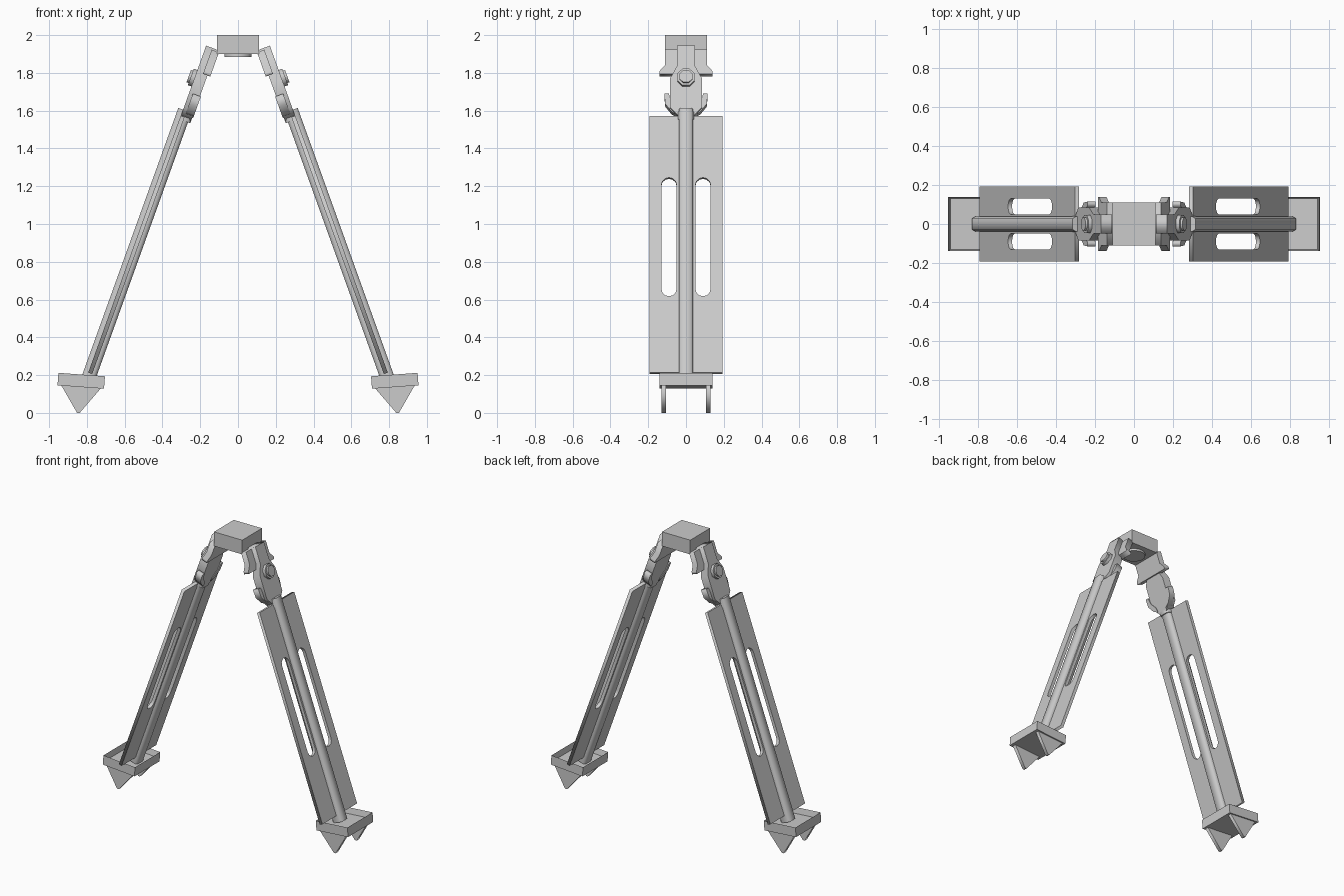
import bpy, bmesh, math
from mathutils import Matrix, Vector

if "Cube" in bpy.data.objects:
    bpy.data.objects.remove(bpy.data.objects["Cube"])

# Leg frames: leg axis starts at the foot and leans inward
A = math.radians(19.8)
FOOT = Vector((0.786, 0, 0.2))
Y = Vector((0, 1, 0))
UP = Vector((-math.sin(A), 0, math.cos(A)))
OUT = Vector((math.cos(A), 0, math.sin(A)))


def frame(x, y, z, origin):
    m = Matrix((x, y, z)).transposed().to_4x4()
    m.translation = origin
    return m


PLATE = frame(Y, UP, OUT, FOOT)            # outlines in (y, along leg)
ROD = frame(Y, OUT, UP, FOOT)              # sections across the leg
FRONT = frame(Vector((1, 0, 0)), Vector((0, 0, 1)), Y, Vector())


def finish(name, bm):
    bmesh.ops.remove_doubles(bm, verts=bm.verts, dist=1e-5)
    bmesh.ops.recalc_face_normals(bm, faces=bm.faces)
    me = bpy.data.meshes.new(name)
    bm.to_mesh(me)
    bm.free()
    ob = bpy.data.objects.new(name, me)
    bpy.context.collection.objects.link(ob)


def prism(name, loops, lo, hi, m):
    """Filled outline (further loops are holes) extruded from lo to hi."""
    cu = bpy.data.curves.new(name, 'CURVE')
    cu.dimensions = '2D'
    cu.fill_mode = 'BOTH'
    cu.extrude = (hi - lo) / 2
    for loop in loops:
        sp = cu.splines.new('POLY')
        sp.points.add(len(loop) - 1)
        for p, (x, y) in zip(sp.points, loop):
            p.co = (x, y, 0, 1)
        sp.use_cyclic_u = True
    tmp = bpy.data.objects.new(name + "_tmp", cu)
    bpy.context.collection.objects.link(tmp)
    me = bpy.data.meshes.new_from_object(tmp.evaluated_get(bpy.context.evaluated_depsgraph_get()))
    bm = bmesh.new()
    bm.from_mesh(me)
    bpy.data.objects.remove(tmp)
    bpy.data.curves.remove(cu)
    bpy.data.meshes.remove(me)
    bm.transform(m @ Matrix.Translation((0, 0, (lo + hi) / 2)))
    finish(name, bm)


def sym(half):
    return half + [(-x, y) for x, y in reversed(half)]


def ngon(r, n, cx=0, cy=0):
    return [(cx + r * math.cos(2 * math.pi * (i + .5) / n),
             cy + r * math.sin(2 * math.pi * (i + .5) / n)) for i in range(n)]


def slot(cx, lo, hi, r):
    arc = [math.pi * i / 6 for i in range(7)]
    return ([(cx + r * math.cos(a), hi - r + r * math.sin(a)) for a in arc] +
            [(cx - r * math.cos(a), lo + r - r * math.sin(a)) for a in arc])


def box(name, size, m, inset=None):
    bm = bmesh.new()
    bmesh.ops.create_cube(bm, size=1)
    bmesh.ops.scale(bm, vec=size, verts=bm.verts)
    if inset:
        top = max(bm.faces, key=lambda f: f.calc_center_median().z)
        bmesh.ops.inset_region(bm, faces=[top], thickness=inset[0])
        bmesh.ops.translate(bm, vec=(0, 0, -inset[1]), verts=top.verts)
    bm.transform(m)
    finish(name, bm)


# Head block and the boss beneath it
box("head_block", (0.22, 0.22, 0.1), Matrix.Translation((0, 0, 1.95)))
prism("head_boss", [ngon(0.075, 12)], 1.885, 1.905, Matrix.Identity(4))

for side, s in (("right", 1), ("left", -1)):
    F = Matrix.Diagonal((s, 1, 1, 1))
    P, R = F @ PLATE, F @ ROD

    # Slotted leg plate and faceted centre rod
    prism(side + "_leg_plate",
          [[(-.193, .01), (.193, .01), (.193, 1.455), (-.193, 1.455)],
           slot(-.09, .44, 1.108, .04), slot(.09, .44, 1.108, .04)], -.011, .011, P)
    prism(side + "_leg_rod", [sym([(.028, -.037), (.038, -.02), (.038, .02), (.028, .037)])],
          -.035, 1.49, R)

    # Hinge arm, its inner eared bracket and lower clip hooks
    prism(side + "_hinge_arm", [sym([(.035, 1.45), (.085, 1.505), (.085, 1.665),
                                     (.048, 1.735), (.048, 1.85)])], -.05, .01, P)
    prism(side + "_eared_bracket", [sym([(.085, 1.704), (.14, 1.704), (.14, 1.72),
                                         (.11, 1.755), (.11, 1.84)])], -.066, -.025, P)
    for e in (1, -1):
        hook = [(.115, 1.587), (.09, 1.587), (.08, 1.54), (.045, 1.5),
                (.04, 1.465), (.075, 1.485), (.11, 1.53)]
        prism(side + "_clip_hook", [[(e * x, y) for x, y in hook]], -.055, -.01, P)
    prism(side + "_collar", [sym([(.03, -.05), (.042, -.035), (.042, .015), (.03, .03)])],
          1.435, 1.475, R)

    # Hinge bolt
    prism(side + "_bolt_head", [ngon(.05, 8, 0, 1.667)], -.02, .03, P)
    prism(side + "_bolt_cap", [ngon(.037, 8, 0, 1.667)], .03, .042, P)

    # Foot tray with a pair of triangular spikes
    box(side + "_foot_tray", (.247, .28, .066),
        F @ Matrix.Translation((.83, 0, .170)) @ Matrix.Rotation(math.radians(-4.2), 4, 'Y'),
        (.014, .04))
    for lo in (-.13, .105):
        prism(side + "_foot_spike", [[(.72, .137), (.94, .153), (.852, 0), (.838, 0)]],
              lo, lo + .025, F @ FRONT)
